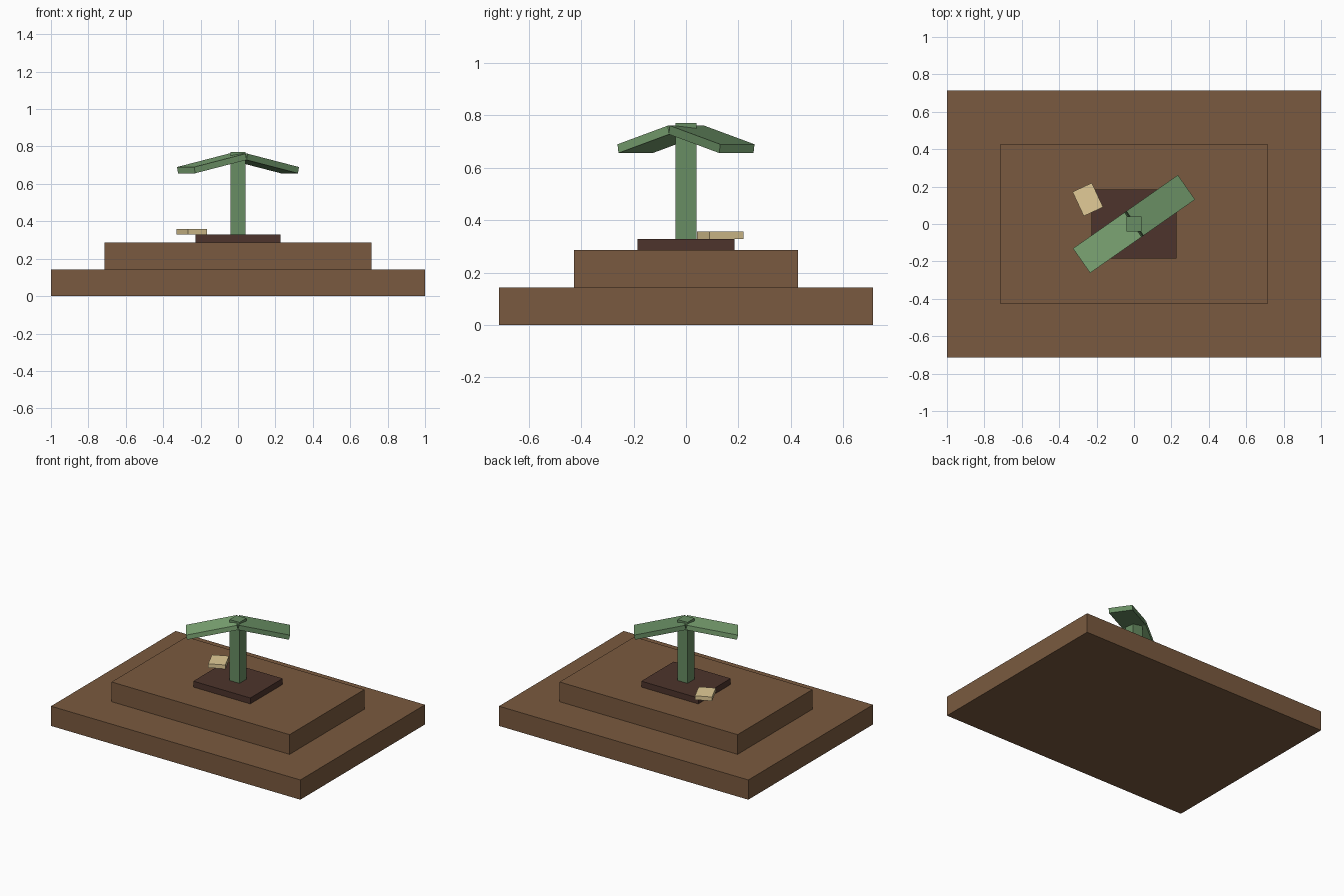
import bpy
from math import radians, sin, cos
from mathutils import Matrix, Vector

cube = bpy.data.objects.get("Cube")
if cube:
    bpy.data.objects.remove(cube, do_unlink=True)


def material(name, rgb):
    mat = bpy.data.materials.new(name)
    mat.use_nodes = True
    colour = (*rgb, 1.0)
    mat.diffuse_color = colour
    bsdf = next(n for n in mat.node_tree.nodes if n.type == 'BSDF_PRINCIPLED')
    bsdf.inputs["Base Color"].default_value = colour
    return mat


brown = material("soil_brown", (0.195, 0.102, 0.050))
dark = material("dark_brown", (0.074, 0.034, 0.025))
green = material("stem_green", (0.14, 0.27, 0.125))
light_green = material("light_leaf_green", (0.22, 0.41, 0.19))
tan = material("tan_tag", (0.76, 0.60, 0.31))


def box(name, size, centre, mat, turn=0.0, tilt=0.0):
    """Box of a given size, tilted about its own y, then turned about z."""
    bpy.ops.mesh.primitive_cube_add(size=1)
    obj = bpy.context.object
    obj.name = name
    obj.data.transform(Matrix.Diagonal((*size, 1)))
    obj.data.materials.append(mat)
    obj.matrix_world = (Matrix.Translation(Vector(centre))
                        @ Matrix.Rotation(radians(turn), 4, 'Z')
                        @ Matrix.Rotation(radians(tilt), 4, 'Y'))
    return obj


# Stepped ground and planting bed
box("ground_base", (2, 1.428, 0.143), (0, 0, 0.0715), brown)
box("ground_step", (1.428, 0.857, 0.143), (0, 0, 0.2145), brown)
box("planting_bed", (0.457, 0.371, 0.043), (0, 0, 0.3075), dark)

# Stem
box("stem", (0.08, 0.08, 0.442), (0, 0, 0.55), green)

# Two drooping leaves on opposite sides of the stem
for name, turn, mat in (("left_leaf", 35, green), ("right_leaf", 215, light_green)):
    a = radians(turn)
    box(name, (0.343, 0.16, 0.034), (0.171 * cos(a), 0.171 * sin(a), 0.709),
        mat, turn, 12)

# Small tag beside the bed
box("tag", (0.114, 0.143, 0.029), (-0.247, 0.131, 0.343), tan, 25)
